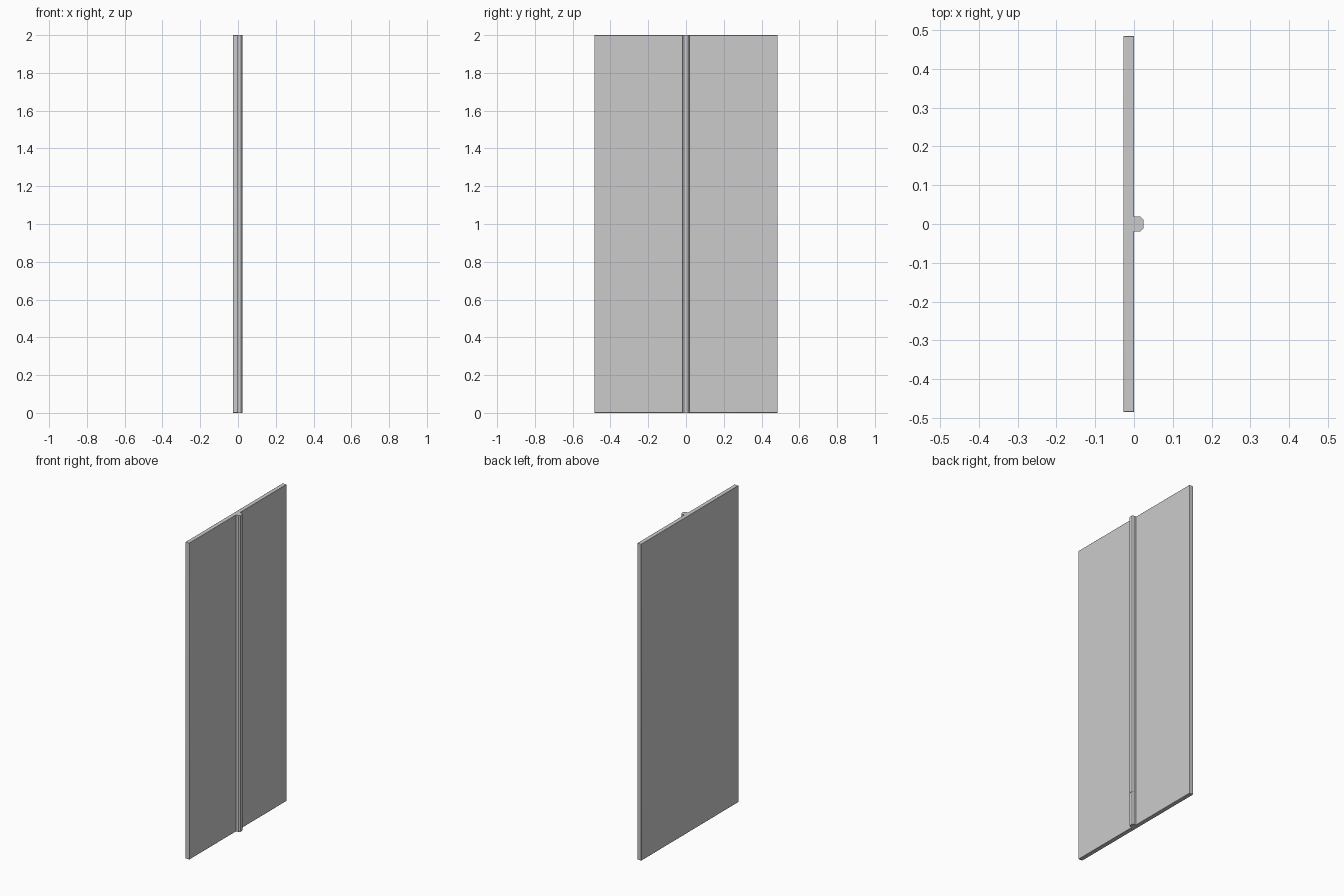
import bpy, bmesh

if "Cube" in bpy.data.objects:
    bpy.data.objects.remove(bpy.data.objects["Cube"])

H, SEAM = 2.0, 0.21


def extrude_profile(name, pts, z0, z1, bevel=0.0):
    """Extrude an (x, y) outline from z0 to z1."""
    bm = bmesh.new()
    base = bm.faces.new([bm.verts.new((x, y, z0)) for x, y in pts])
    ext = bmesh.ops.extrude_face_region(bm, geom=[base], use_keep_orig=True)
    top = [g for g in ext["geom"] if isinstance(g, bmesh.types.BMVert)]
    bmesh.ops.translate(bm, verts=top, vec=(0, 0, z1 - z0))
    bmesh.ops.recalc_face_normals(bm, faces=bm.faces)
    mesh = bpy.data.meshes.new(name)
    bm.to_mesh(mesh)
    bm.free()
    ob = bpy.data.objects.new(name, mesh)
    bpy.context.collection.objects.link(ob)
    if bevel:
        mod = ob.modifiers.new("soft_edges", "BEVEL")
        mod.width, mod.segments = bevel, 2
    bpy.ops.object.select_all(action="DESELECT")
    ob.select_set(True)
    bpy.context.view_layer.objects.active = ob
    bpy.ops.object.shade_smooth_by_angle(angle=0.7)
    return ob


def batten_profile(w, d, c):
    """Half-buried strip with chamfered outer corners."""
    half = [(-0.005, w), (d - c, w), (d, w - c)]
    return half + [(x, -y) for x, y in reversed(half)]


# flat wall board
board = [(-0.027, -0.485), (0, -0.485), (0, 0.485), (-0.027, 0.485)]
extrude_profile("wall_board", board, 0, H, 0.002)

# vertical cover strip, jointed near the foot
extrude_profile("upper_cover_strip", batten_profile(0.019, 0.025, 0.008), SEAM, H)
extrude_profile("lower_cover_strip", batten_profile(0.018, 0.023, 0.008), 0, SEAM)
